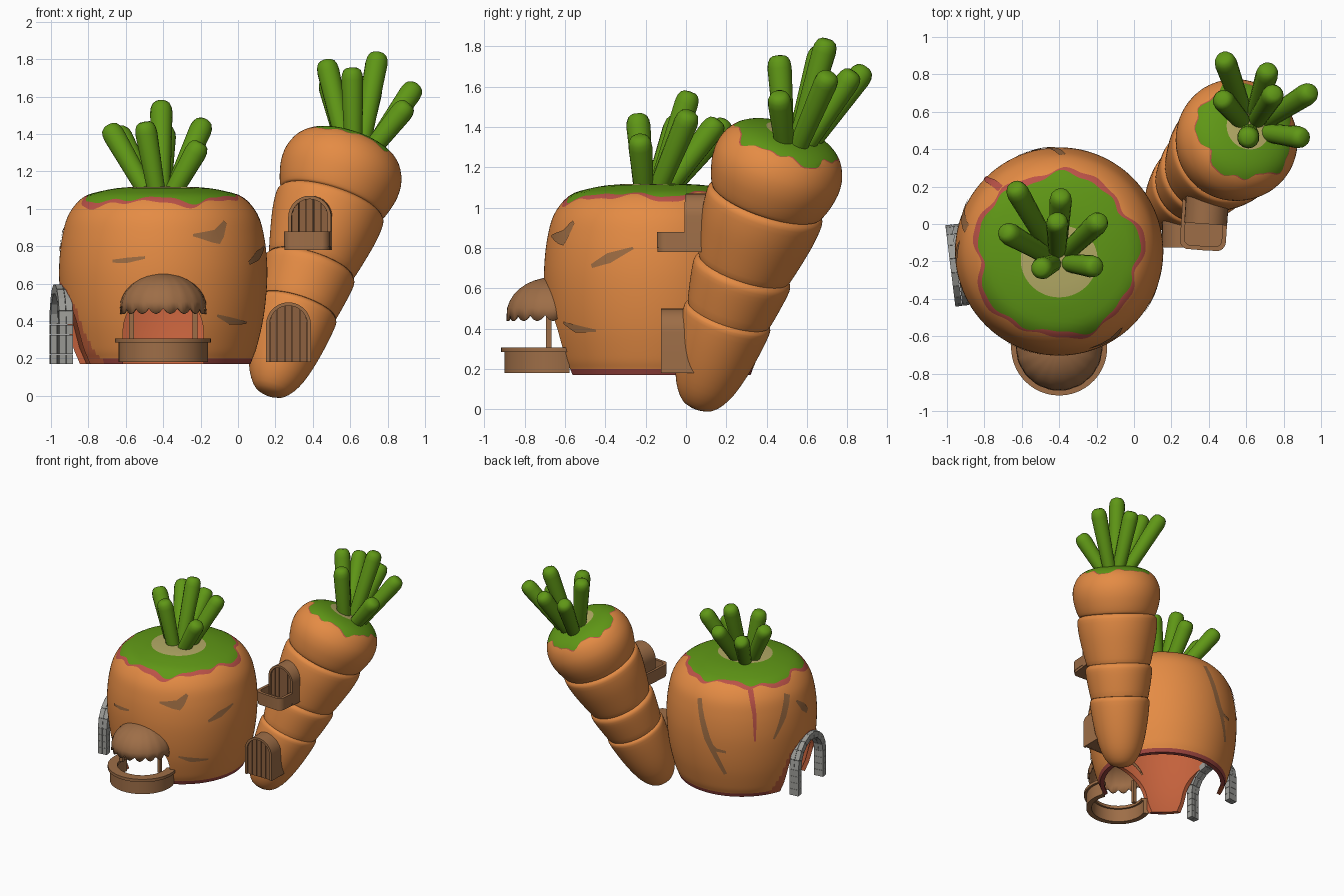
import bpy, bmesh, math
from mathutils import Vector, Matrix

if "Cube" in bpy.data.objects:
    bpy.data.objects.remove(bpy.data.objects["Cube"])

COL = {"carrot orange": (.78, .26, .058), "leaf green": (.115, .31, .008), "pale crown": (.45, .40, .13),
       "rim red": (.50, .085, .065), "dark red": (.34, .06, .05), "inner red": (.55, .12, .045),
       "crack brown": (.34, .15, .055), "wood": (.34, .155, .063), "dark wood": (.27, .12, .05),
       "stone grey": (.33, .33, .31)}
NAMES = list(COL)
MAT = {}
for n, c in COL.items():
    MAT[n] = bpy.data.materials.new(n)
    MAT[n].diffuse_color = (*c, 1)


def smooth(ob):
    bpy.ops.object.select_all(action='DESELECT')
    ob.select_set(True)
    bpy.context.view_layer.objects.active = ob
    bpy.ops.object.shade_smooth_by_angle(angle=math.radians(32))


def finish(name, bm, mats, M=None):
    if M is not None:
        bm.transform(M)
    bmesh.ops.recalc_face_normals(bm, faces=bm.faces)
    me = bpy.data.meshes.new(name)
    bm.to_mesh(me)
    bm.free()
    for m in mats:
        me.materials.append(MAT[m])
    ob = bpy.data.objects.new(name, me)
    bpy.context.collection.objects.link(ob)
    smooth(ob)
    return ob


# ---------- helpers: surfaces of revolution ----------
def spline(p, t):
    i = max(0, min(int(t), len(p) - 2))
    f = t - i
    a, b, c, d = (Vector(p[max(0, min(j, len(p) - 1))]) for j in (i - 1, i, i + 1, i + 2))
    return .5 * (2*b + (c - a)*f + (2*a - 5*b + 4*c - d)*f*f + (3*b - a - 3*c + d)*f**3)


def smooth_rings(prof, sections):
    rings, prev = [(lambda a: prof[0], None)], lambda a: 0
    for end, n, mat in sections:
        for k in range(1, n + 1):
            rings.append((lambda a, p=prev, e=end, f=k / n: spline(prof, p(a) + (e(a) - p(a)) * f), mat))
        prev = end
    return rings


def raw_rings(pts, mat):
    return [(lambda a, p=p: p, mat) for p in pts]


def revolve(name, rings, M, segs):
    mats = [n for n in NAMES if any(m == n for _, m in rings)]
    bm = bmesh.new()
    prev = None
    for fn, mat in rings:
        row = []
        for k in range(segs):
            a = 2 * math.pi * k / segs
            r, z = fn(a)
            row.append(bm.verts.new((r * math.cos(a), r * math.sin(a), z)))
        if prev:
            for k in range(segs):
                f = bm.faces.new((prev[k], row[k], row[(k+1) % segs], prev[(k+1) % segs]))
                f.material_index = mats.index(mat)
        prev = row
    bmesh.ops.remove_doubles(bm, verts=bm.verts, dist=1e-5)
    return finish(name, bm, mats, M)


# ---------- helpers: outlines (u, v) extruded along w ----------
def frame(loc, deg=0):
    a = math.radians(deg)
    return Matrix(((math.cos(a), 0, -math.sin(a), loc[0]), (math.sin(a), 0, math.cos(a), loc[1]),
                   (0, 1, 0, loc[2]), (0, 0, 0, 1)))


def arch(hw, h, r=None, n=10, legs=1):
    r = r or hw
    pts = [(-hw, (h - r) * i / legs) for i in range(legs)]
    for k in range(n + 1):
        a = math.pi * (1 - k / n)
        s = -1 if k < n / 2 else 1 if k > n / 2 else 0
        pts.append((s * (hw - r) + r * math.cos(a), h - r + r * math.sin(a)))
    return pts + [(hw, (h - r) * i / legs) for i in range(legs - 1, -1, -1)]


def add_prism(bm, pts, w0, w1):
    a, b = ([bm.verts.new((u, v, w)) for u, v in pts] for w in (w0, w1))
    bm.faces.new(a)
    bm.faces.new(b[::-1])
    for i in range(len(pts)):
        j = (i + 1) % len(pts)
        bm.faces.new((a[i], b[i], b[j], a[j]))


def prism(name, pts, w0, w1, mat, M):
    bm = bmesh.new()
    add_prism(bm, pts, w0, w1)
    return finish(name, bm, [mat], M)


def band(name, outer, inner, w0, w1, mat, M):
    bm = bmesh.new()
    rows = [[bm.verts.new((u, v, w)) for u, v in o] for o, w in
            ((outer, w0), (outer, w1), (inner, w1), (inner, w0))]
    for i in range(len(outer) - 1):
        for k in range(4):
            q, s = rows[k], rows[(k + 1) % 4]
            bm.faces.new((q[i], s[i], s[i+1], q[i+1]))
    for i in (0, -1):
        bm.faces.new([r[i] for r in rows])
    return finish(name, bm, [mat], M)


def wave(a):
    return .5 * math.sin(5*a + 1) + .35 * math.sin(9*a) + .2 * math.sin(16*a + 2)


# ---------- round carrot house: hollow shell with painted crown ----------
C = Vector((-.4, -.147, 0))
body_prof = [(0, 1.12), (.2, 1.115), (.33, 1.095), (.43, 1.06), (.505, .97), (.54, .85), (.556, .7),
             (.552, .55), (.533, .4), (.5, .26), (.478, .2), (.467, .17)]


def crown(a):
    return 2.95 + .38 * wave(a) + .22 * math.cos(a - 4.2)


rings = smooth_rings(body_prof, [
    (lambda a: 1 - .3 * math.sin(a), 3, "pale crown"), (crown, 6, "leaf green"),
    (lambda a: crown(a + .04) + .27 + .1 * math.sin(7*a), 2, "rim red"), (lambda a: 10, 44, "carrot orange"),
    (lambda a: 11, 1, "dark red")])
rings += raw_rings([(.435, .17)], "dark red")
rings += raw_rings([(.47, .26), (.503, .4), (.522, .55), (.525, .7), (.51, .85), (.46, .95), (.35, 1.04),
                    (.2, 1.08), (0, 1.09)], "inner red")
body = revolve("round_house", rings, Matrix.Translation(C), 144)
mats = [m.name for m in body.data.materials]
DOOR = frame((-.945, -.22, .17), -83)
inv = DOOR.inverted()
for f in body.data.polygons:                      # red border around the doorway
    u, v, w = inv @ f.center
    if mats[f.material_index] in ("carrot orange", "dark red") and w < .35:
        hw = .235 + .07 * max(0, 1 - v / .3) ** 2
        if abs(u) < hw and v < .2 + .23 * math.sqrt(max(0, 1 - (u / hw) ** 2)):
            f.material_index = mats.index("inner red")
for pts, w0, w1, M in ((arch(.215, .56, n=16), -.5, .35, frame((-.4, -.65, 0))),
                       (arch(.2, .56, n=16), -.3, .3, frame((-.945, -.22, 0), -83))):
    cut = prism("opening_cutter", pts, w0, w1, "inner red", M)
    cut.data.materials.clear()
    for m in mats:
        cut.data.materials.append(MAT[m])
    for f in cut.data.polygons:
        f.material_index = mats.index("inner red")
    mod = body.modifiers.new("opening", 'BOOLEAN')
    mod.operation, mod.solver, mod.object = 'DIFFERENCE', 'EXACT', cut
    bpy.context.view_layer.objects.active = body
    bpy.ops.object.modifier_apply(modifier=mod.name)
    bpy.data.objects.remove(cut)
smooth(body)

# ---------- painted cracks: thin strips (angle, height, half width) ----------
samples = [spline(body_prof, 2.5 + i * .07) for i in range(122)]


def crack(name, pts, mat="crack brown"):
    bm = bmesh.new()
    n = 4 * (len(pts) - 1)
    P = [Vector(pts[i // 4]).lerp(Vector(pts[min(i // 4 + 1, len(pts) - 1)]), i % 4 / 4) for i in range(n + 1)]
    rows = []
    for i, p in enumerate(P):
        t = P[min(i + 1, n)] - P[max(i - 1, 0)]
        d = Vector((math.radians(t.x) * .55, t.y)).normalized()
        row = []
        for s in (-p.z, p.z):
            a, z = math.radians(p.x) - d.y * s / .55, p.y + d.x * s
            r = min(samples, key=lambda q: abs(q[1] - z))[0] + .005
            row.append(bm.verts.new(C + Vector((r * math.cos(a), r * math.sin(a), z))))
        rows.append(row)
    for a, b in zip(rows, rows[1:]):
        bm.faces.new((a[0], a[1], b[1], b[0]))
    finish(name, bm, [mat])


for i, pts in enumerate((
        [(309, .93, .012), (302, .85, .04), (287, .86, .006)], [(241, .72, .008), (250, .725, .014), (260, .74, .007)],
        [(302, .43, .006), (312, .4, .02), (326, .39, .006)], [(325, .71, .01), (335, .75, .026), (348, .8, .006)],
        [(88, .95, .02), (98, .66, .026), (112, .38, .014)], [(98, .64, .018), (105, .58, .014), (113, .57, .01)],
        [(166, .97, .028), (159, .82, .026), (150, .66, .008)], [(174, .9, .008), (181, .83, .03), (186, .78, .02)])):
    crack("wall_crack_%d" % i, pts)
crack("red_drip", [(133, 1.04, .024), (135, .87, .015), (135, .66, .007)], "rim red")

# ---------- leaning carrot tower in four nested sections ----------
foot = Vector((.167, .055, .005))
axis = Vector((.45, .465, 1.39))
LEAN = Matrix.Translation(foot) @ axis.to_track_quat('Z', 'Y').to_matrix().to_4x4()
tower_prof = [(0, 1.515), (.12, 1.51), (.22, 1.485), (.285, 1.437), (.322, 1.36), (.327, 1.28), (.31, 1.2),
              (.289, 1.145), (.278, 1.135), (.287, 1.128), (.299, 1.1), (.29, 1), (.263, .87), (.239, .775),
              (.229, .766), (.239, .757), (.25, .73), (.24, .65), (.217, .53), (.208, .517), (.217, .507),
              (.223, .48), (.208, .36), (.18, .22), (.14, .1), (.08, .02), (0, 0)]
revolve("leaning_tower", smooth_rings(tower_prof, [
    (lambda a: 1, 2, "pale crown"), (lambda a: 2.65 + .45 * wave(a + 2), 6, "leaf green"),
    (lambda a: 2.71 + .45 * wave(a + 2.02), 1, "rim red"), (lambda a: 4, 4, "carrot orange"),
    (lambda a: 26, 66, "carrot orange")]), LEAN, 80)


# ---------- leaf stalks ----------
def stalks(name, centre, tips):
    for i, tip in enumerate(tips):
        base = Vector(centre) + Vector((*((Vector(tip) - Vector(centre)).xy * .22), 0))
        d = Vector(tip) - base
        L = d.length + .006
        M = Matrix.Translation(base) @ d.to_track_quat('Z', 'Y').to_matrix().to_4x4()
        pr = [(0, 0), (.047, 0), (.06, L - .065), (.056, L - .035), (.046, L - .014), (.03, L - .003), (0, L)]
        revolve("%s_%d" % (name, i), raw_rings(pr, "leaf green"), M, 14)


stalks("house_stalk", (-.41, -.2, 1.06), [(-.64, .2, 1.42), (-.39, .16, 1.43), (-.41, .02, 1.57), (-.18, .02, 1.47),
       (-.69, -.04, 1.44), (-.5, -.24, 1.46), (-.2, -.23, 1.35)])
stalks("tower_stalk", (.62, .5, 1.28), [(.48, .89, 1.69), (.72, .83, 1.67), (.47, .67, 1.79), (.75, .7, 1.83),
       (.95, .71, 1.66), (.91, .46, 1.56), (.61, .46, 1.75)])

# ---------- stone arch around the doorway ----------
bm = bmesh.new()
out, inn = arch(.22, .43, n=9, legs=4), arch(.168, .378, n=9, legs=4)
for i in range(len(out) - 1):
    for w in (-.037, .001):
        quad = [Vector(p) for p in (out[i], out[i+1], inn[i+1], inn[i])]
        mid = sum(quad, Vector((0, 0))) / 4
        add_prism(bm, [mid + (q - mid) * .97 for q in quad], w, w + .036)
finish("stone_arch", bm, ["stone grey"], DOOR)


# ---------- serving counter, posts and scalloped awning ----------
def arc(r, a0=160, a1=380, n=28):
    return [(r * math.cos(math.radians(a0 + (a1 - a0) * k / n)),
             r * math.sin(math.radians(a0 + (a1 - a0) * k / n))) for k in range(n + 1)]


STALL = Matrix.Translation((-.4, -.66, 0))
band("counter_base", arc(.24), arc(.2), .18, .285, "wood", STALL)
band("counter_top", arc(.257), arc(.185), .285, .308, "wood", STALL)
for s in (-1, 1):
    prism("awning_post", [(s * .17 + x, y - .02) for x, y in ((-.013, -.013), (.013, -.013), (.013, .013), (-.013, .013))],
          .3, .49, "wood", STALL)
bm = bmesh.new()
panels, sub, rows = 10, 4, []
for j in range(9):
    ph = math.pi / 2 * (.02 + .98 * j / 8)
    row = []
    for k in range(panels * sub + 1):
        a = math.radians(170 + 200 * k / (panels * sub))
        b = math.sin(math.pi * (k % sub) / sub)
        r = (.229 + .003 * b) * math.sin(ph)
        z = .468 + .187 * math.cos(ph) - (.03 * b if j == 8 else 0)
        row.append(bm.verts.new((r * math.cos(a), r * math.sin(a), z)))
    rows.append(row)
for p, q in zip(rows, rows[1:]):
    for k in range(panels * sub):
        bm.faces.new((p[k], q[k], q[k+1], p[k+1]))
awning = finish("awning", bm, ["wood"], STALL)
awning.modifiers.new("thickness", 'SOLIDIFY').thickness = .012


# ---------- arched plank doors on the tower ----------
def plank_door(name, hw, h, depth, M, n=5):
    prism(name + "_block", arch(hw, h, n=16), .03, depth, "wood", M)
    ih = hw - .018
    band(name + "_frame", arch(hw, h, n=16), arch(ih, h - .018, n=16), 0, .03, "wood", M)
    bm = bmesh.new()
    for i in range(n):
        u0, u1 = (-ih + 2 * ih * (i + e) / n for e in (.05, .95))
        us = [u1 + (u0 - u1) * k / 3 for k in range(4)]
        top = [(u, h - hw + math.sqrt(ih * ih - u * u)) for u in us]
        add_prism(bm, [(u0, 0), (u1, 0)] + top, .012, .03)
    finish(name + "_planks", bm, ["dark wood"], M)


plank_door("lower_door", .12, .32, .2, frame((.27, -.125, .18)))
plank_door("balcony_door", .115, .29, .2, frame((.383, 0, .78), -4))

# ---------- balcony tray ----------
TRAY = (Matrix.Translation((.385, .15, .78)) @ Matrix.Rotation(math.radians(-4), 4, 'Z')
        @ Matrix.Diagonal((1, -1, 1, 1)))
prism("balcony_floor", arch(.12, .288, .05, 12), 0, .025, "wood", TRAY)
band("balcony_rail", arch(.123, .291, .05, 12), arch(.1, .268, .035, 12), .02, .1, "wood", TRAY)

for m in bpy.data.materials:
    if m.users and not m.is_grease_pencil:
        m.use_nodes = True
        m.node_tree.nodes["Principled BSDF"].inputs["Base Color"].default_value = m.diffuse_color
